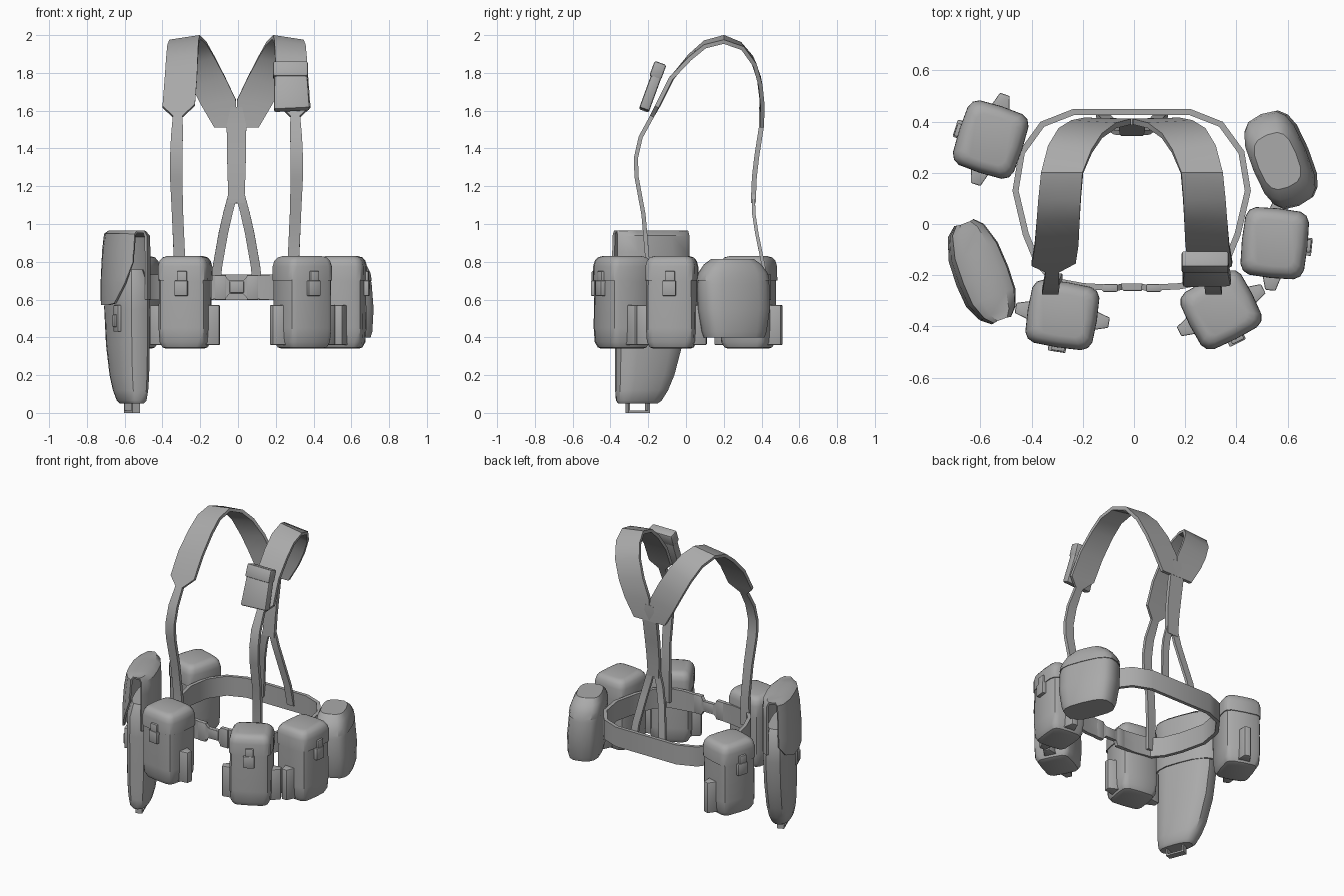
import bpy, bmesh, math
from mathutils import Matrix, Vector

if "Cube" in bpy.data.objects:
    bpy.data.objects.remove(bpy.data.objects["Cube"])

mat = bpy.data.materials.new("grey webbing")
mat.diffuse_color = (0.40, 0.40, 0.40, 1)
mat.use_nodes = True
mat.node_tree.nodes["Principled BSDF"].inputs["Base Color"].default_value = mat.diffuse_color


def frame(x, y, deg):
    return Matrix.Translation((x, y, 0)) @ Matrix.Rotation(math.radians(deg), 4, 'Z')


def make(name, verts, faces, m=Matrix(), thick=0.0, bevel=0.0, angle=35):
    me = bpy.data.meshes.new(name)
    me.from_pydata([m @ Vector(v) for v in verts], [], faces)
    me.materials.append(mat)
    bm = bmesh.new()
    bm.from_mesh(me)
    bmesh.ops.recalc_face_normals(bm, faces=bm.faces)
    bm.to_mesh(me)
    bm.free()
    ob = bpy.data.objects.new(name, me)
    bpy.context.collection.objects.link(ob)
    bpy.ops.object.select_all(action='DESELECT')
    ob.select_set(True)
    bpy.context.view_layer.objects.active = ob
    if thick:
        s = ob.modifiers.new("thickness", 'SOLIDIFY')
        s.thickness, s.offset = thick, 0
    if bevel:
        b = ob.modifiers.new("bevel", 'BEVEL')
        b.width, b.segments = bevel, 2
    if thick or bevel:
        bpy.ops.object.convert(target='MESH')
    bpy.ops.object.shade_smooth_by_angle(angle=math.radians(angle))
    return ob


def grid(name, rows, m=Matrix(), closed=False, thick=0.02, angle=35):
    """Sheet through rows of points, given a thickness."""
    w, n = len(rows[0]), len(rows)
    faces = []
    for i in range(n if closed else n - 1):
        for j in range(w - 1):
            a, b = i * w + j, (i + 1) % n * w + j
            faces.append((a, b, b + 1, a + 1))
    return make(name, [p for r in rows for p in r], faces, m, thick, 0, angle)


def stack(name, rings, m=Matrix(), bevel=0.0, angle=35):
    """Closed solid through a stack of rings."""
    n = len(rings[0])
    faces = [tuple(range(n)), tuple(range((len(rings) - 1) * n, len(rings) * n))]
    for k in range(len(rings) - 1):
        for i in range(n):
            j = (i + 1) % n
            faces.append((k * n + i, k * n + j, (k + 1) * n + j, (k + 1) * n + i))
    return make(name, [p for r in rings for p in r], faces, m, 0, bevel, angle)


def oval(z, hx, hy, e, cx=0.0, cy=0.0, n=16):
    """Ring between an ellipse (e = 2) and a rectangle (large e)."""
    out = []
    for i in range(n):
        c, s = math.cos(math.tau * i / n), math.sin(math.tau * i / n)
        out.append((cx + hx * math.copysign(abs(c) ** (2 / e), c),
                    cy + hy * math.copysign(abs(s) ** (2 / e), s), z))
    return out


def prism(name, outline, z0, z1, m=Matrix(), bevel=0.0):
    return stack(name, [[(x, y, z) for x, y in outline] for z in (z0, z1)], m, bevel)


def block(name, x0, x1, y0, y1, z0, z1, m=Matrix(), bevel=0.0):
    return prism(name, [(x0, y0), (x1, y0), (x1, y1), (x0, y1)], z0, z1, m, bevel)


# Four belt pouches: body, lid, closing strap and side tabs; outward is local -y
for label, x, y, deg in (("front_left", -.28, -.355, -9), ("front_right", .34, -.335, 27),
                         ("right", .55, -.075, 84), ("back_left", -.56, .33, -108)):
    m = frame(x, y, deg)
    stack(label + "_pouch_body", [oval(z, w, w - .008, 5) for z, w in
          ((.34, .095), (.347, .113), (.375, .128), (.45, .133), (.71, .131))], m)
    stack(label + "_pouch_lid", [oval(z, w, w - .008, 5) for z, w in
          ((.70, .131), (.70, .137), (.775, .136), (.805, .128), (.823, .113), (.83, .09))], m)
    block(label + "_pouch_strap", -.022, .03, -.142, -.11, .68, .75, m, .004)
    block(label + "_pouch_clasp", -.035, .035, -.146, -.11, .62, .70, m, .004)
    for s in (-1, 1):
        prism(label + "_pouch_tab", [(s * .11, -.045), (s * .185, -.022), (s * .185, .018), (s * .11, .04)],
              .36, .57, m, .005)

# Waist belt: plan outline, narrowed at the front clasp
right = [(.03, -.245, .035), (.05, -.25, .06), (.18, -.243, .067), (.30, -.22, .067), (.36, -.15, .067),
         (.405, -.04, .067), (.445, .13, .067), (.42, .28, .067), (.34, .39, .067), (.22, .437, .067)]
left = [(-x - .018, y, h) for x, y, h in reversed(right)]
grid("waist_belt", [[(x, y, .665 - h), (x, y, .665), (x, y, .665 + h)] for x, y, h in right + left],
     closed=True, thick=.024)
block("belt_clasp", -.045, .032, -.262, -.232, .635, .70, bevel=.006)
for s in (-1, 1):
    block("belt_keeper", -.008 + s * .085 - .03, -.008 + s * .085 + .03, -.265, -.235, .60, .73, bevel=.005)

# Shoulder straps: outer and inner edge from the front of the belt over to the back
strap = [((-.34, -.215, .64), (-.28, -.205, .64)), ((-.34, -.205, .82), (-.28, -.205, .82)),
         ((-.35, -.225, 1.05), (-.29, -.225, 1.05)), ((-.36, -.262, 1.25), (-.295, -.262, 1.25)),
         ((-.36, -.265, 1.35), (-.295, -.265, 1.35)), ((-.355, -.24, 1.46), (-.292, -.24, 1.46)),
         ((-.345, -.18, 1.57), (-.293, -.18, 1.57)), ((-.40, -.155, 1.62), (-.228, -.145, 1.63)),
         ((-.388, -.08, 1.77), (-.217, -.075, 1.77)), ((-.38, .02, 1.875), (-.212, .02, 1.89)),
         ((-.373, .10, 1.94), (-.208, .10, 1.962)), ((-.362, .20, 1.965), (-.20, .20, 1.99)),
         ((-.335, .30, 1.93), (-.165, .285, 1.955)), ((-.295, .365, 1.84), (-.125, .345, 1.885)),
         ((-.245, .395, 1.73), (-.07, .385, 1.78)), ((-.195, .405, 1.63), (-.012, .40, 1.66)),
         ((-.125, .402, 1.51), (-.008, .402, 1.51))]
for side, s in (("left", 1), ("right", -1)):
    rows = [[(s * (p.x + .008) - .008, p.y, p.z)
             for p in (Vector(a), Vector(a).lerp(Vector(b), .5), Vector(b))] for a, b in strap]
    grid(side + "_shoulder_strap", rows, thick=.022)
    # Lower back branches spreading to the belt
    branch = [(.018, .357, 1.16), (.045, .358, 1.06), (.07, .375, .95), (.10, .41, .78), (.115, .425, .64)]
    grid(side + "_back_branch", [[(-.008 - s * (x - .025), y, z), (-.008 - s * (x + .025), y, z)]
                                 for x, y, z in branch], thick=.018)

# Middle back strap joining both shoulders, with its reinforcing patch
middle = [(.40, 1.62, .03), (.40, 1.52, .052), (.375, 1.36, .05), (.362, 1.25, .047), (.356, 1.11, .042)]
grid("middle_back_strap", [[(-.008 - w, y, z), (-.008 + w, y, z)] for y, z, w in middle], thick=.026)

# Small pouch tilted on the right shoulder strap
tilt = Matrix.Translation((.28, -.178, 1.725)) @ Matrix.Rotation(math.radians(-20), 4, 'X')
stack("shoulder_pouch_body", [[(-.09, -.028, -.135), (.10, -.028, -.125), (.10, .028, -.125), (-.09, .028, -.135)],
                              [(-.088, -.028, .12), (.084, -.028, .12), (.084, .028, .12), (-.088, .028, .12)]],
      tilt, .012)
block("shoulder_pouch_flap", -.094, .09, -.036, .03, .05, .135, tilt, .01)

# Canteen cover: flared case with a flat base and a smaller top; long axis is local x
m = frame(.57, .25, -67.5)
stack("canteen_cover", [oval(z, a, b, 3, cy=o) for z, a, b, o in
      ((.40, .162, .098, .012), (.43, .172, .106, .012), (.55, .192, .112, .008), (.68, .193, .108, 0),
       (.74, .18, .102, -.004), (.78, .15, .092, -.008), (.81, .112, .08, -.01))], m, 0, 40)
stack("canteen_flap", [oval(z, a, b, 3, cy=o) for z, a, b, o in
      ((.70, .194, .109, 0), (.74, .186, .107, -.004), (.785, .153, .095, -.008), (.815, .11, .078, -.01))], m)

# Holster: local x runs toward the front edge, local -y faces outward
m = frame(-.59, -.18, -69)
stack("holster_body", [oval(z, (b - a) / 2, t, 2.8, cx=(a + b) / 2) for z, a, b, t in
      ((.05, -.03, .19, .045), (.065, -.05, .20, .06), (.12, -.085, .203, .073), (.2, -.12, .203, .082),
       (.36, -.165, .203, .088), (.55, -.19, .203, .09), (.68, -.19, .20, .088), (.76, -.15, .16, .06))], m)

# Holster flap: inner back sheet rising, folding over and hanging down outside
rows = []
for s, bulge, low in ((-.195, .35, .66), (-.165, .68, .60), (-.08, .95, .57), (.02, 1, .57),
                      (.11, .95, .58), (.175, .68, .68), (.205, .35, .80)):
    rows.append([(s, t * bulge, z) for t, z in
                 ((.09, .60), (.09, .85), (.085, .935), (.055, .958), (-.05, .96), (-.085, .945),
                  (-.10, .86), (-.112, max(.70, low + .03)), (-.112, low))])
grid("holster_flap", rows, m, thick=.014, angle=40)

# Holster buckle on the outer face and wire loop under the tip
block("holster_buckle_plate", .055, .125, -.098, -.07, .43, .57, m, .006)
block("holster_buckle_tongue", .072, .108, -.108, -.09, .455, .52, m, .004)
for x in (.02, .132):
    block("tip_loop_side", x, x + .01, -.022, .022, .006, .06, m)
block("tip_loop_bar", .02, .142, -.022, .022, 0, .012, m)
